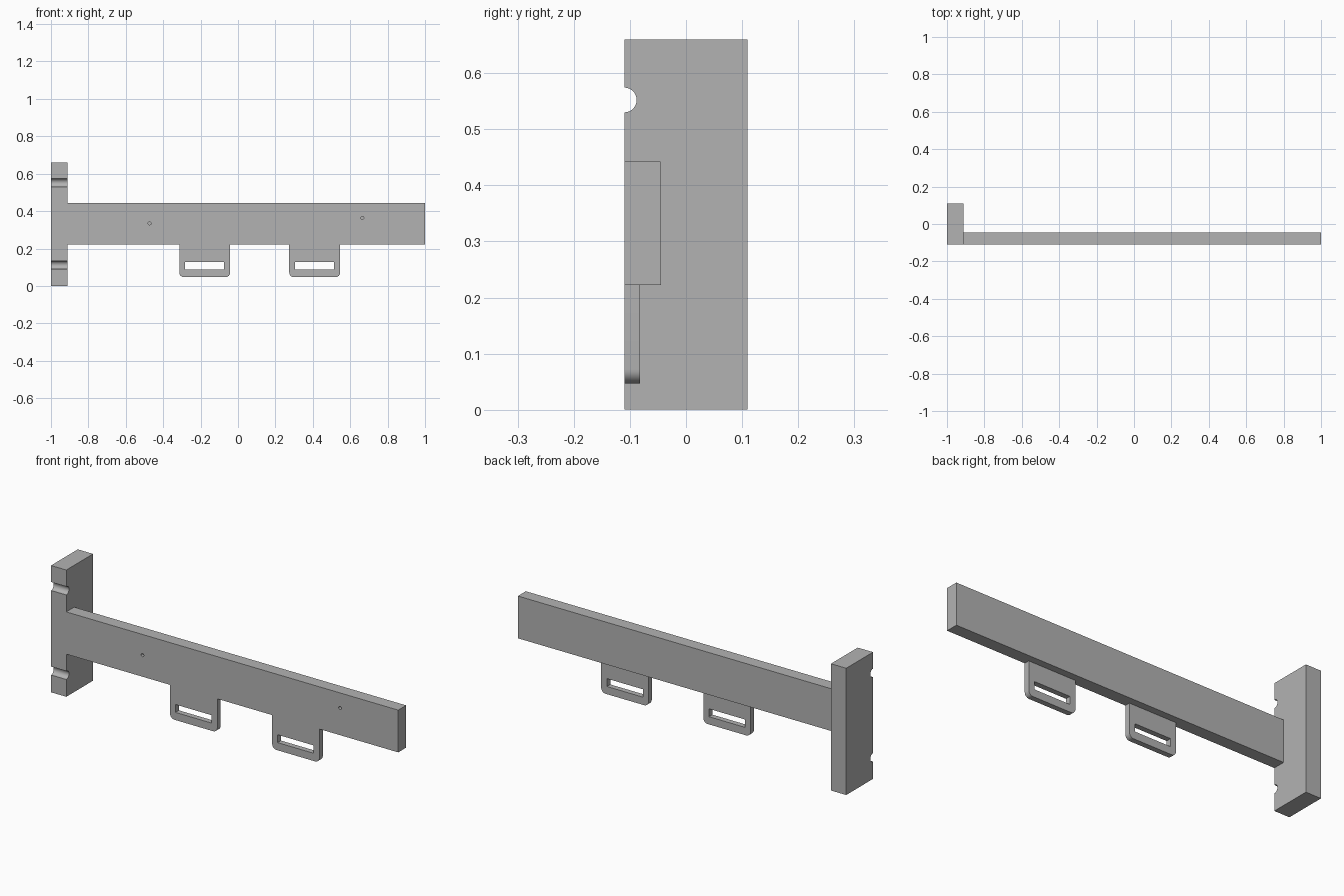
import bpy, bmesh
from math import pi, sin, cos
from mathutils import Matrix, Euler

cube = bpy.data.objects.get("Cube")
if cube:
    bpy.data.objects.remove(cube, do_unlink=True)

grey = bpy.data.materials.new("grey")
grey.use_nodes = True
GREY = (0.45, 0.45, 0.45, 1)
grey.diffuse_color = GREY
grey.node_tree.nodes["Principled BSDF"].inputs["Base Color"].default_value = GREY

FRONT, TALL = -0.11, 0.66
PLATE_X = -0.912          # inner face of the end plate
BAR_LOW, BAR_HIGH = 0.222, 0.442


def arc(cx, cy, r, start, end, steps):
    return [(cx + r * cos(start + (end - start) * i / steps),
             cy + r * sin(start + (end - start) * i / steps)) for i in range(steps + 1)]


def rect(x0, x1, y0, y1):
    return [(x0, y0), (x1, y0), (x1, y1), (x0, y1)]


def prism(name, loops, low, high, side=False):
    """Extrude closed loops along y (drawn in xz), or along x (drawn in yz) if side."""
    curve = bpy.data.curves.new(name, "CURVE")
    curve.dimensions = "2D"
    curve.fill_mode = "BOTH"
    curve.extrude = (high - low) / 2
    for loop in loops:
        spline = curve.splines.new("POLY")
        spline.points.add(len(loop) - 1)
        for point, (u, v) in zip(spline.points, loop):
            point.co = (u, v, 0, 1)
        spline.use_cyclic_u = True
    helper = bpy.data.objects.new(name + " outline", curve)
    bpy.context.collection.objects.link(helper)
    graph = bpy.context.evaluated_depsgraph_get()
    mesh = bpy.data.meshes.new_from_object(helper.evaluated_get(graph))
    bpy.data.objects.remove(helper)
    bpy.data.curves.remove(curve)

    mid = (low + high) / 2
    place = Matrix.Translation((mid, 0, 0) if side else (0, mid, 0))
    turn = Euler((pi / 2, 0, pi / 2 if side else 0)).to_matrix().to_4x4()
    mesh.transform(place @ turn)
    bm = bmesh.new()
    bm.from_mesh(mesh)
    bmesh.ops.remove_doubles(bm, verts=bm.verts, dist=1e-5)
    bmesh.ops.recalc_face_normals(bm, faces=bm.faces)
    bm.to_mesh(mesh)
    bm.free()
    mesh.materials.clear()
    mesh.materials.append(grey)
    obj = bpy.data.objects.new(name, mesh)
    bpy.context.collection.objects.link(obj)
    return obj


# End plate with two half-round grooves in its front edge
outline = [(FRONT, 0), (-FRONT, 0), (-FRONT, TALL), (FRONT, TALL)]
for z in (0.552, 0.112):
    outline += arc(FRONT, z, 0.022, pi / 2, -pi / 2, 24)
end_plate = prism("end_plate", [outline], -1, PLATE_X, side=True)

# Long bar with two small blind holes
bar = prism("long_bar", [rect(PLATE_X, 1, BAR_LOW, BAR_HIGH)], FRONT, -0.045)
holes = [arc(x, z, 0.008, 0, 2 * pi, 24)[:-1] for x, z in ((-0.473, 0.334), (0.665, 0.364))]
drill = prism("hole_cutter", holes, FRONT - 0.02, FRONT + 0.03)
drill.hide_render = True
cut = bar.modifiers.new("holes", "BOOLEAN")
cut.operation = "DIFFERENCE"
cut.solver = "EXACT"
cut.object = drill
graph = bpy.context.evaluated_depsgraph_get()
bar.data = bpy.data.meshes.new_from_object(bar.evaluated_get(graph))
bar.modifiers.clear()
bpy.data.objects.remove(drill)

# Hanging tabs: rounded lower corners and a strap slot
parts = [end_plate, bar]
WIDTH, TAB_LOW, R = 0.272, 0.047, 0.025
for name, x in (("right_tab", -0.314), ("left_tab", 0.274)):
    outer = [(x + WIDTH, BAR_LOW), (x, BAR_LOW)]
    outer += arc(x + R, TAB_LOW + R, R, pi, 1.5 * pi, 8)
    outer += arc(x + WIDTH - R, TAB_LOW + R, R, -pi / 2, 0, 8)
    slot = rect(x + 0.031, x + WIDTH - 0.033, 0.087, 0.128)
    parts.append(prism(name, [outer, slot], FRONT, -0.082))

# Smooth the curved walls, keep real edges sharp
bpy.ops.object.select_all(action="DESELECT")
for obj in parts:
    obj.select_set(True)
bpy.context.view_layer.objects.active = bar
bpy.ops.object.shade_smooth_by_angle(angle=pi / 6)
